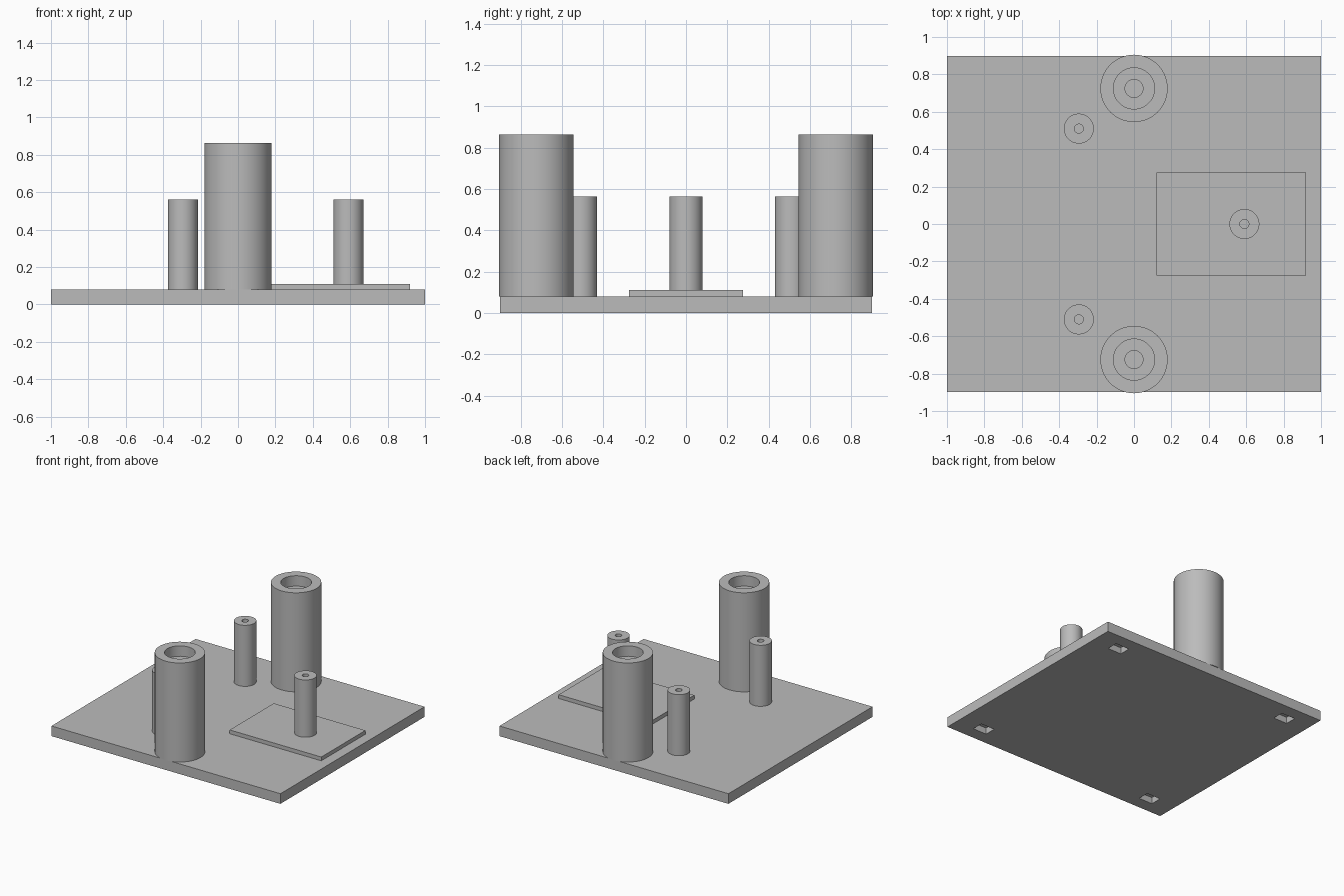
import bpy, bmesh, math
from mathutils import Vector, Matrix

if "Cube" in bpy.data.objects:
    bpy.data.objects.remove(bpy.data.objects["Cube"])

grey = bpy.data.materials.new("plain_grey")
grey.diffuse_color = (0.5, 0.5, 0.5, 1)
grey.use_nodes = True
grey.node_tree.nodes["Principled BSDF"].inputs["Base Color"].default_value = grey.diffuse_color


def finish(bm, name, smooth=False):
    bmesh.ops.recalc_face_normals(bm, faces=bm.faces)
    me = bpy.data.meshes.new(name)
    bm.to_mesh(me)
    bm.free()
    me.materials.append(grey)
    ob = bpy.data.objects.new(name, me)
    bpy.context.collection.objects.link(ob)
    if smooth:
        bpy.ops.object.select_all(action='DESELECT')
        ob.select_set(True)
        bpy.context.view_layer.objects.active = ob
        bpy.ops.object.shade_smooth_by_angle(angle=math.radians(30))
    return ob


def box(x0, x1, y0, y1, z0, z1):
    bm = bmesh.new()
    mat = Matrix.Translation(((x0 + x1) / 2, (y0 + y1) / 2, (z0 + z1) / 2)) \
        @ Matrix.Diagonal((x1 - x0, y1 - y0, z1 - z0, 1))
    bmesh.ops.create_cube(bm, size=1, matrix=mat)
    return bm


def lathe(name, x, y, profile, n=64):
    # Revolve a closed (radius, z) profile around a vertical axis
    bm = bmesh.new()
    rings = [[bm.verts.new((x + r * math.cos(2 * math.pi * i / n),
                            y + r * math.sin(2 * math.pi * i / n), z))
              for i in range(n)] for r, z in profile]
    for a, b in zip(rings, rings[1:] + rings[:1]):
        for i in range(n):
            j = (i + 1) % n
            bm.faces.new((a[i], a[j], b[j], b[i]))
    return finish(bm, name, True)


# Base plate with four rectangular pockets sunk into the underside
PX, PY, HX, HY, DEPTH = 0.78, 0.755, 0.06, 0.045, 0.05
bm = box(-1, 1, -0.899, 0.899, 0, 0.08)
for axis, c, h in ((Vector((1, 0, 0)), PX, HX), (Vector((0, 1, 0)), PY, HY)):
    for v in (-c - h, -c + h, c - h, c + h):
        bmesh.ops.bisect_plane(bm, geom=bm.verts[:] + bm.edges[:] + bm.faces[:],
                               plane_co=axis * v, plane_no=axis)
pockets = []
for f in bm.faces:
    c = f.calc_center_median()
    if c.z < 0.001 and abs(abs(c.x) - PX) < 0.01 and abs(abs(c.y) - PY) < 0.01:
        pockets.append(f)
for f in bmesh.ops.extrude_discrete_faces(bm, faces=pockets)["faces"]:
    bmesh.ops.translate(bm, verts=f.verts[:], vec=(0, 0, DEPTH))
finish(bm, "base_plate")

# Thin raised pad
finish(box(0.12, 0.92, -0.275, 0.275, 0.08, 0.11), "raised_pad")

# Tall counterbored posts
for side, s in (("front", -1), ("back", 1)):
    lathe(side + "_tall_post", 0, s * 0.725,
          [(0.18, 0.08), (0.18, 0.862), (0.11, 0.862), (0.11, 0.78),
           (0.048, 0.78), (0.048, 0.08)])

# Slim posts with screw holes
for name, x, y in (("front_slim_post", -0.295, -0.51),
                   ("back_slim_post", -0.295, 0.51),
                   ("pad_slim_post", 0.59, 0)):
    lathe(name, x, y, [(0.08, 0.08), (0.08, 0.562), (0.024, 0.562), (0.024, 0.08)])
